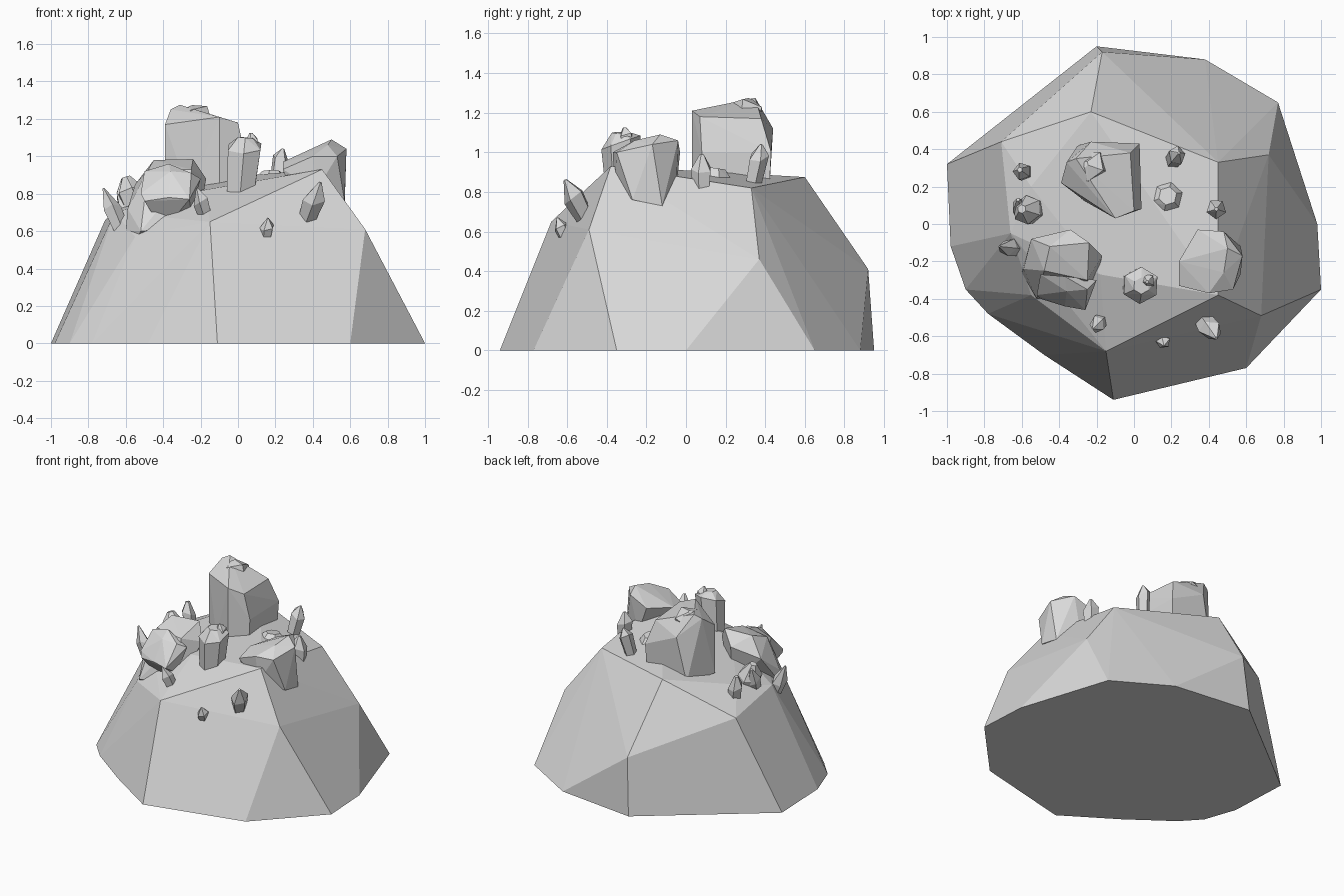
import bpy, bmesh, math
from mathutils import Vector

cube = bpy.data.objects.get("Cube")
if cube:
    bpy.data.objects.remove(cube, do_unlink=True)

GREY = 0.7
stone = bpy.data.materials.new("stone_grey")
stone.use_nodes = True
stone.diffuse_color = (GREY, GREY, GREY, 1)
stone.node_tree.nodes["Principled BSDF"].inputs["Base Color"].default_value = (GREY, GREY, GREY, 1)


def rock(name, points):
    """Faceted solid wrapped tightly around a few corner points."""
    bm = bmesh.new()
    for point in points:
        bm.verts.new(point)
    hull = bmesh.ops.convex_hull(bm, input=bm.verts[:])
    unused = [v for v in hull["geom_interior"] if isinstance(v, bmesh.types.BMVert)]
    bmesh.ops.delete(bm, geom=unused, context="VERTS")
    bmesh.ops.dissolve_limit(bm, angle_limit=math.radians(2), verts=bm.verts[:], edges=bm.edges[:])
    bmesh.ops.recalc_face_normals(bm, faces=bm.faces[:])
    mesh = bpy.data.meshes.new(name)
    bm.to_mesh(mesh)
    bm.free()
    mesh.materials.append(stone)
    obj = bpy.data.objects.new(name, mesh)
    bpy.context.collection.objects.link(obj)
    return obj


def crystal(name, base, tip, radius, sides=6, shoulder=0.65, blunt=0.2, turn=0.3):
    """Tapered prism along base-tip with a slanted, off-centre point."""
    base, tip = Vector(base), Vector(tip)
    axis = tip - base
    spin = axis.to_track_quat("Z", "Y")
    points = []
    for along, width in ((0, 0.8), (shoulder, 1), (1, blunt)):
        for i in range(sides):
            a = turn + math.tau * i / sides
            slant = 0.1 * math.cos(a) if along == shoulder else 0
            ring = Vector((math.cos(a), math.sin(a), 0)) * radius * width
            points.append(base + axis * (along + slant) + spin @ ring)
    return rock(name, points)


# Broad mound: ground outline, then the ridge and shoulder corners
outline = [(-1, .32), (-.2, .95), (.38, .88), (.77, .65), (.98, 0), (1, -.35), (.6, -.77),
           (.15, -.88), (-.11, -.94), (-.48, -.7), (-.78, -.48), (-.9, -.35), (-.98, -.12)]
shoulders = [(-.17, .92, .41), (.72, .37, .46), (.57, .32, .65), (.68, -.49, .61),
             (-.15, -.68, .65), (-.55, -.38, .57), (-.66, -.05, .7), (-.71, .44, .66)]
summit = [(-.23, .6, .875), (.45, .33, .82), (.45, -.38, .93), (-.18, -.27, .82), (-.55, .2, .77)]
rock("mound", [(x, y, 0) for x, y in outline] + shoulders + summit)

# Tall block at the summit
rock("tall_rock", [
    (-.39, .22, 1.17), (-.36, .33, 1.25), (-.31, .35, 1.275), (-.23, .44, 1.12), (-.1, .03, 1.21),
    (0, .07, 1.18), (-.02, .38, 1.17), (.03, .43, 1), (.04, .08, 1), (-.39, .22, .82),
    (-.1, .03, .85), (.03, .08, .8), (.02, .42, .8), (-.3, .42, .8), (-.26, .12, .8)])
crystal("tall_rock_cap", (-.2, .3, 1.15), (-.26, .32, 1.265), .09, 5)

# Slanted boulder on the left side
rock("left_boulder", [
    (.5, -.13, 1.09), (.58, -.17, 1.04), (.48, -.04, 1.06), (.48, -.26, 1.06), (.24, -.2, .97),
    (.34, -.03, 1), (.24, -.33, .93), (.53, -.35, 1), (.4, -.37, 1), (.57, -.27, .76),
    (.57, -.12, .73), (.42, -.05, .8), (.28, -.3, .82), (.42, -.36, .82)])

# Lumpy boulder on the right side, with a smaller block in front
rock("right_boulder", [
    (-.59, -.24, .72), (-.55, -.08, .85), (-.45, -.12, .98), (-.34, -.03, .9), (-.24, -.1, .985),
    (-.17, -.17, .88), (-.48, -.25, .93), (-.25, -.3, .93), (-.22, -.36, .62), (-.52, -.4, .6),
    (-.55, -.33, .54), (-.6, -.26, .6), (-.3, -.1, .6)])
rock("right_boulder_block", [
    (-.52, -.38, .8), (-.5, -.27, .92), (-.37, -.28, .96), (-.36, -.36, .92), (-.25, -.35, .91),
    (-.2, -.3, .88), (-.26, -.46, .77), (-.37, -.44, .78), (-.5, -.4, .76), (-.4, -.3, .6), (-.25, -.35, .7)])

# Upright crystal and its little spur near the front edge
crystal("front_crystal", (.01, -.32, .76), (.04, -.33, 1.1), .1, shoulder=.85, blunt=.45)
crystal("front_crystal_spur", (.06, -.29, .85), (.07, -.31, 1.125), .045, 5, .8)

# Small crystals scattered over the top and slopes
small = {
    "summit_stub": ((.18, .13, .78), (.18, .15, .92), .1, 6, .6, .5),
    "back_spike": ((.2, .33, .8), (.24, .38, 1.04), .05, 5, .75, .15),
    "left_stub": ((.44, .08, .8), (.44, .08, .99), .055, 5, .6, .2),
    "back_right_stub": ((-.58, .27, .68), (-.61, .29, .88), .05, 5, .6, .3),
    "right_cluster": ((-.53, .07, .68), (-.6, .08, .89), .08, 6, .6, .3),
    "right_cluster_spike": ((-.58, .02, .62), (-.62, .13, .87), .05, 5, .6, .2),
    "right_spike": ((-.61, -.13, .57), (-.72, -.12, .83), .05, 5, .55, .1),
    "front_right_stub": ((-.17, -.51, .67), (-.22, -.56, .83), .045, 5, .55, .1),
    "front_left_spike": ((.37, -.51, .67), (.44, -.61, .86), .06, 5, .55, .15),
    "front_pebble": ((.15, -.61, .57), (.16, -.65, .67), .04, 5, .5, .1),
}
for name, spec in small.items():
    crystal(name, *spec)
